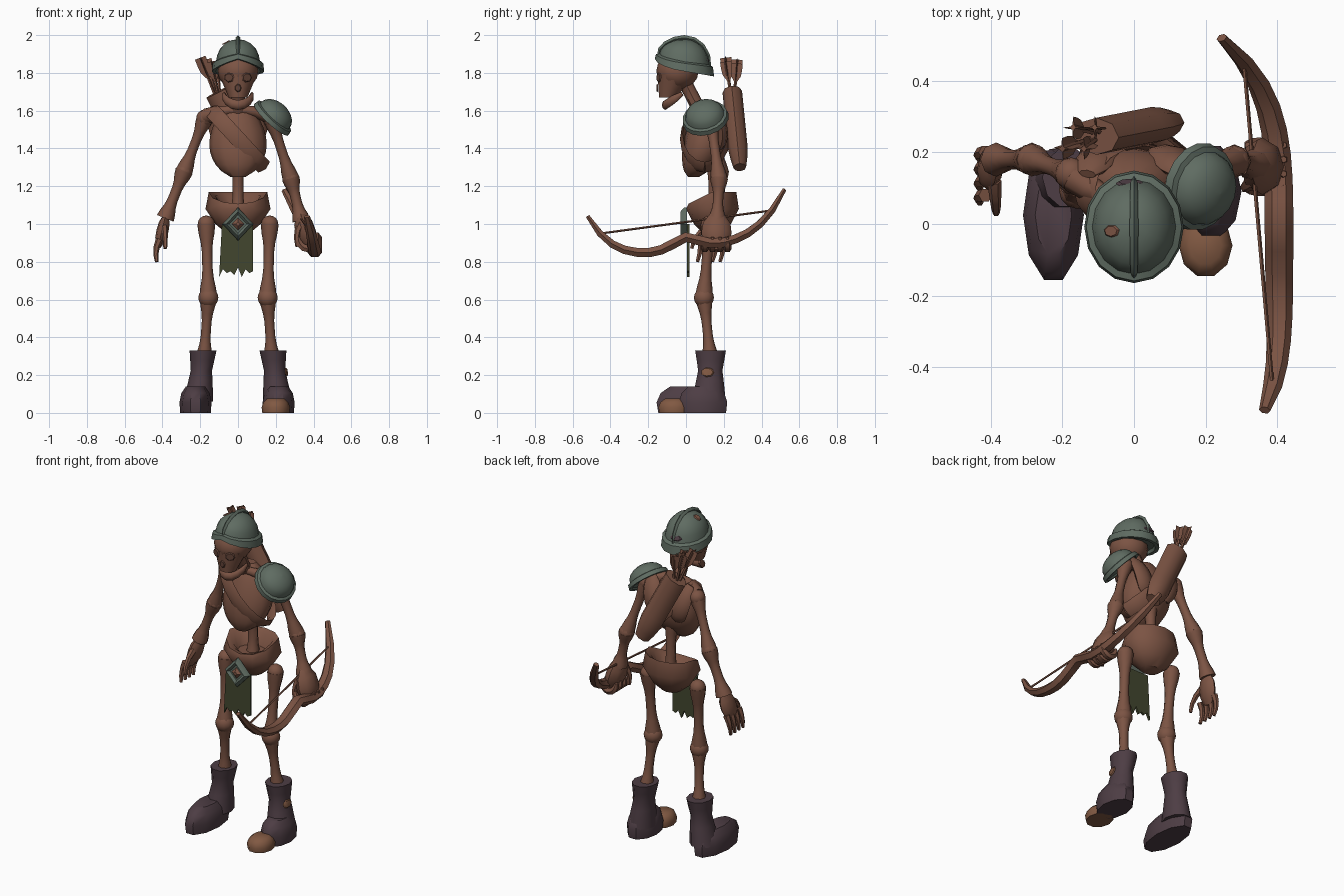
import bpy
import bmesh
from math import sin, cos, pi, tau, radians
from mathutils import Vector

cube = bpy.data.objects.get("Cube")
if cube:
    bpy.data.objects.remove(cube)

ACROSS, BACK, UP = Vector((1, 0, 0)), Vector((0, 1, 0)), Vector((0, 0, 1))


def material(name, red, green, blue):
    mat = bpy.data.materials.new(name)
    mat.use_nodes = True
    mat.diffuse_color = (red, green, blue, 1)
    mat.node_tree.nodes["Principled BSDF"].inputs["Base Color"].default_value = mat.diffuse_color
    return mat


BONE = material("brown_bone", .2, .088, .057)
DARK = material("dark_socket", .12, .055, .038)
METAL = material("green_grey_metal", .115, .15, .122)
LEATHER = material("purple_leather", .075, .047, .058)
CLOTH = material("olive_cloth", .055, .062, .028)
TOE = material("tan_toe", .22, .1, .055)


def finish(name, bm, mat):
    bmesh.ops.recalc_face_normals(bm, faces=bm.faces)
    mesh = bpy.data.meshes.new(name)
    bm.to_mesh(mesh)
    bm.free()
    ob = bpy.data.objects.new(name, mesh)
    bpy.context.collection.objects.link(ob)
    mesh.materials.append(mat)
    bpy.ops.object.select_all(action='DESELECT')
    ob.select_set(True)
    bpy.context.view_layer.objects.active = ob
    bpy.ops.object.shade_smooth_by_angle(angle=radians(45))
    return ob


def even(t):
    return 1


def knobby(t):
    return .8 + .6 * abs(cos(pi * t)) ** 4


def spindle(t):
    return .4 + .6 * sin(pi * t) ** .5


def tapered(t):
    return 1 - .5 * t


def curve(points, steps=8):
    """Sample a smooth Bezier curve steered by a few points."""
    path = []
    for i in range(steps + 1):
        level = [Vector(p) for p in points]
        while len(level) > 1:
            level = [a.lerp(b, i / steps) for a, b in zip(level, level[1:])]
        path += level
    return path


def tube(name, path, width, depth, swell=even, mat=BONE, sides=8, flat=False, ref=ACROSS, hub=None):
    """Skin elliptical rings along a path; flat keeps rings level, hub turns them outward."""
    bm = bmesh.new()
    loops = []
    last = len(path) - 1
    for i, p in enumerate(path):
        along = UP if flat else (path[min(i + 1, last)] - path[max(i - 1, 0)]).normalized()
        side = p - hub if hub else ref
        u = (side - along * side.dot(along)).normalized()
        v = along.cross(u)
        size = swell(i / last)
        angles = [tau * k / sides for k in range(sides)]
        loops.append([bm.verts.new(p + (u * width * cos(a) + v * depth * sin(a)) * size) for a in angles])
    for low, high in zip(loops, loops[1:]):
        for k in range(sides):
            bm.faces.new((low[k - 1], low[k], high[k], high[k - 1]))
    bm.faces.new(loops[0])
    bm.faces.new(loops[-1])
    return finish(name, bm, mat)


def turned(name, profile, width, depth, mat, sides, place=(0, 0, 0), direction=None):
    """Stack level rings from (size, height) pairs, then aim the stack if asked."""
    sizes = [size for size, height in profile]
    path = [UP * height for size, height in profile]
    ob = tube(name, path, width, depth, lambda t: sizes[round(t * (len(sizes) - 1))], mat, sides, flat=True)
    if direction:
        ob.rotation_euler = Vector(direction).to_track_quat('Z', 'Y').to_euler()
    ob.location = place
    return ob


def spot(name, width, depth, mat, place, direction):
    return turned(name, ((1, 0), (.8, .006)), width, depth, mat, 7, place, direction)


def dome(name, width, depth, height, place, direction=None):
    """Bowl with a raised lip round its edge."""
    profile = [(.8, .1), (.85, 0), (1, 0), (.96, .25), (.84, .3)]
    for step in range(1, 6):
        a = step * pi / 10
        profile.append((.82 * cos(a) + .01, .3 + .7 * sin(a)))
    profile = [(size, h * height) for size, h in profile]
    return turned(name, profile, width, depth, METAL, 16, place, direction)


def ball(name, place, size):
    bm = bmesh.new()
    bmesh.ops.create_uvsphere(bm, u_segments=12, v_segments=8, radius=1)
    for v in bm.verts:
        v.co = [c + d * s for c, d, s in zip(place, v.co, size)]
    return finish(name, bm, BONE)


def bone(name, start, end, radius):
    return tube(name, curve((start, end)), radius, radius, knobby)


def joint(name, place, radius):
    return ball(name, place, [radius] * 3)


# Skull, jaw and neck
ball("cranium", (0, -.045, 1.81), (.108, .112, .1))
tube("face", curve([(0, -.055, 1.79), (0, -.095, 1.67)], 4), .1, .1, tapered, flat=True, sides=10)
arc = [pi * i / 8 for i in range(9)]
jaw = [Vector((.075 * cos(a), -.02 - .09 * sin(a), 1.69 - .06 * sin(a))) for a in arc]
tube("jaw", jaw, .026, .018, spindle, ref=UP)
spot("nose_hole", .018, .022, DARK, (0, -.149, 1.72), -BACK)
tube("neck", curve([(0, -.01, 1.76), (0, .04, 1.66), (0, .1, 1.55)], 4), .036, .036)

# Helmet, tipped back with a peaked brow and a crest
helmet = dome("helmet", .139, .157, .17, (0, -.008, 1.808))
for v in helmet.data.vertices:
    x, y, z = v.co
    peak = max(0, .04 - .3 * abs(x)) if y < 0 else 0
    v.co.z += (1 - z / .17) * (peak - .17 * y)
crest = [Vector((0, -.138 * cos(a) - .01, 1.86 + .126 * sin(a) + .03 * cos(a) * (1 - sin(a)))) for a in arc]
tube("helmet_crest", crest, .012, .014, spindle, METAL, 4)
spot("helmet_rust", .018, .025, BONE, (-.062, -.02, 1.958), (-.5, 0, .9))
spot("helmet_stain", .04, .02, LEATHER, (-.012, .113, 1.87), (0, .85, .5))

# Rib cage, spine and collar
tube("rib_cage", curve([(0, .04, 1.25), (0, .12, 1.4), (0, .11, 1.64)], 10), .152, .112,
     lambda t: sin(pi * (.03 + .94 * t)) ** .55, sides=12, flat=True)
tube("spine", curve([(0, .14, 1), (0, .16, 1.2), (0, .13, 1.4)]), .035, .035, knobby)
tube("collar_bone", curve([(-.17, .13, 1.57), (0, 0, 1.64), (.17, .13, 1.57)]), .03, .03, knobby, ref=UP)

# Strap slanting round the chest
ring = [tau * i / 16 for i in range(17)]
strap = [Vector((.138 * cos(a), .1 + .118 * sin(a), 1.45 - .15 * cos(a))) for a in ring]
tube("quiver_strap", strap, .014, .042, sides=4, hub=Vector((0, .1, 1.45)))

# Pelvis bowl, its rim dipping towards the front
pelvis = turned("pelvis", ((.35, .95), (.7, 1), (1, 1.08), (.9, 1.17), (.7, 1.15), (.5, 1.08)),
                .172, .14, BONE, 12, (0, .14, 0))
for v in pelvis.data.vertices:
    if v.co.z > 1.1 and v.co.y < 0:
        v.co.z += .5 * v.co.y

# Belt buckle
turned("buckle_frame", ((1, 0), (1, .015), (.75, .035), (.55, .02)), .082, .088, METAL, 4, (0, .006, 1), -BACK)
turned("buckle_stone", ((.55, .01), (.15, .035)), .082, .088, BONE, 4, (0, .006, 1), -BACK)

# Ragged loincloth
bm = bmesh.new()
hem = [(-.1 + .02 * i, .72 + .03 * (i % 2) + .01 * (i % 3)) for i in range(10)]
outline = [(-.085, 1)] + hem + [(.08, 1)]
face = bm.faces.new([bm.verts.new((x, .005, z)) for x, z in outline])
grown = bmesh.ops.extrude_face_region(bm, geom=[face])["geom"]
bmesh.ops.translate(bm, vec=BACK * .014, verts=[g for g in grown if isinstance(g, bmesh.types.BMVert)])
finish("loincloth", bm, CLOTH)


def foot(name, x, y, width, length, height, mat):
    profile = [(.95, 0), (1, height * .4), (.88, height * .75), (.6, height)]
    turned(name, profile, width, length, mat, 10, (x, y, 0))


# Legs, boots, eyes and shoulder blades on both sides
for s, side in ((-1, "right"), (1, "left")):
    spot(side + "_eye_socket", .03, .026, DARK, (s * .046, -.142, 1.775), (s * .4, -.9, 0))
    tube(side + "_shoulder_blade", curve([(s * .07, .18, 1.4), (s * .09, .22, 1.5), (s * .13, .14, 1.62)]),
         .06, .03, spindle)
    hip, knee, ankle = (s * .168, .125, 1), (s * .157, .095, .61), (s * .18, .13, .28)
    bone(side + "_thigh", hip, knee, .034)
    bone(side + "_shin", knee, ankle, .032)
    joint(side + "_hip", hip, .045)
    joint(side + "_knee", knee, .053)
    tube(side + "_boot_shaft", curve([(s * .21, .12, .06), (s * .195, .13, .2), (s * .185, .13, .33)], 5),
         .075, .09, lambda t: .75 + abs(t - .6) * .5, LEATHER, 10, flat=True)
foot("right_boot_foot", -.225, .025, .085, .19, .14, LEATHER)
foot("left_boot_foot", .215, .09, .085, .135, .14, LEATHER)
foot("left_toes", .2, -.06, .075, .09, .075, TOE)
spot("boot_tear", .036, .026, TOE, (.254, .115, .215), (1, -.15, .1))


def arm(side, shoulder, elbow, wrist):
    bone(side + "_upper_arm", shoulder, elbow, .032)
    bone(side + "_forearm", elbow, wrist, .034)
    joint(side + "_shoulder", shoulder, .046)
    joint(side + "_elbow", elbow, .045)


# Right arm with an open hand
arm("right", (-.175, .14, 1.56), (-.285, .18, 1.28), (-.385, .18, 1.03))
tube("right_palm", curve([(-.38, .18, 1.05), (-.4, .16, .96), (-.42, .14, .88)], 4), .032, .062, spindle)
for i in range(4):
    y = .08 + i * .04
    tube("right_finger", curve([(-.415, y, .92), (-.445, y, .86), (-.43, y - .02, .8)], 3), .02, .02, tapered, sides=6)
tube("right_thumb", curve([(-.39, .12, .98), (-.385, .04, .95), (-.385, .03, .87)], 3), .02, .02, tapered, sides=6)

# Left arm with a hand closed round the bow
arm("left", (.175, .13, 1.56), (.28, .175, 1.24), (.335, .165, 1.02))
tube("left_palm", curve([(.33, .165, 1.06), (.36, .16, .95), (.385, .16, .86)], 4), .054, .08, spindle)
for i in range(4):
    y = .1 + i * .04
    grip = [Vector((.368 + .05 * cos(a), y, .93 - .06 * sin(a))) for a in arc]
    tube("left_finger", grip, .022, .022, spindle, sides=6, ref=BACK)
tube("left_thumb", curve([(.335, .12, 1), (.3, .1, .95), (.315, .1, .88)], 3), .022, .022, tapered, sides=6)

# Recurved bow and string
bow = []
for i in range(-8, 9):
    t = i / 8
    z = .87 + .07 * t + .24 * t ** 4 + max(0, .06 - .2 * abs(t))
    bow.append(Vector((.405 - .06 * t ** 3 - .1 * t ** 4, .52 * t, z)))
tube("bow", bow, .04, .03, spindle, sides=6)
tube("bow_string", [bow[1], bow[-2]], .006, .006, sides=5)

# Shoulder guard
dome("shoulder_guard", .125, .124, .1, (.176, .105, 1.553), (.65, -.2, .7))

# Quiver with feathered arrows
tube("quiver", curve([(.1, .285, 1.3), (-.105, .245, 1.7)]), .07, .052, lambda t: .65 + .35 * min(1, t * 5))
mouth = Vector((-.09, .25, 1.6))
for i in range(4):
    end = Vector((-.2 + .03 * i, .21 + .06 * (i % 2), 1.88 - .01 * i))
    tube("arrow_shaft", [mouth, end], .008, .008, sides=5)
    for turn in (ACROSS, BACK):
        tube("arrow_feather", curve([mouth.lerp(end, .6), end], 3), .03, .003,
             lambda t: min(1, .2 + 2 * t), sides=4, ref=turn)
